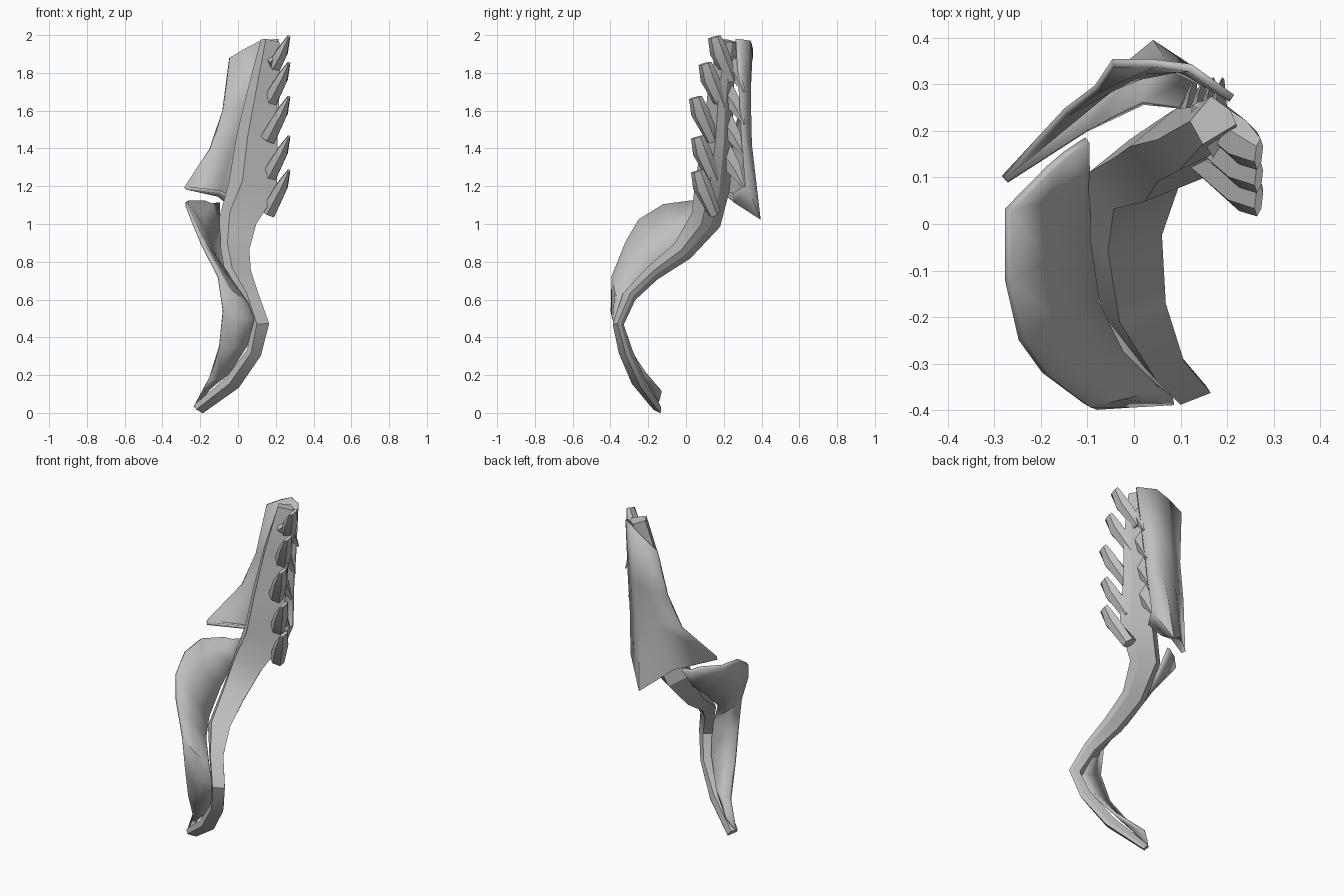
import bpy
import bmesh
import math
from mathutils import Vector

default = bpy.data.objects.get("Cube")
if default:
    bpy.data.objects.remove(default, do_unlink=True)

grey = bpy.data.materials.new("plain_grey")
grey.use_nodes = True
tone = (0.52, 0.52, 0.52, 1)
grey.diffuse_color = tone
grey.node_tree.nodes["Principled BSDF"].inputs["Base Color"].default_value = tone

BLADE = [(-1, 0), (-0.45, -1), (1, -0.1), (0.75, 0.5), (-0.1, 1.1)]
DIAMOND = [(-1, 0), (0, -1), (1, 0), (0, 1)]
HEXAGON = [(-1, 0), (-0.5, -1), (0.5, -1), (1, 0), (0.5, 1), (-0.5, 1)]


def finish(name, bm, angle):
    """Turn a bmesh into a shaded, coloured object."""
    bmesh.ops.recalc_face_normals(bm, faces=bm.faces)
    mesh = bpy.data.meshes.new(name)
    bm.to_mesh(mesh)
    bm.free()
    mesh.materials.append(grey)
    obj = bpy.data.objects.new(name, mesh)
    bpy.context.collection.objects.link(obj)
    bpy.ops.object.select_all(action="DESELECT")
    obj.select_set(True)
    bpy.context.view_layer.objects.active = obj
    bpy.ops.object.shade_smooth_by_angle(angle=math.radians(angle))
    return obj


def skin(bm, rows, closed):
    """Bridge consecutive rows of vertices with quads."""
    for low, high in zip(rows, rows[1:]):
        count = len(low)
        for i in range(count if closed else count - 1):
            j = (i + 1) % count
            bm.faces.new((low[i], low[j], high[j], high[i]))


def loft(name, stations, section, axis, angle=30):
    """Sweep a section along stations of (centre, half width, half depth)."""
    bm = bmesh.new()
    centres = [Vector(s[0]) for s in stations]
    rows = []
    for i, (_, wide, deep) in enumerate(stations):
        ahead = centres[min(i + 1, len(centres) - 1)]
        tangent = (ahead - centres[max(i - 1, 0)]).normalized()
        side = Vector(axis)
        side = (side - tangent * side.dot(tangent)).normalized()
        back = tangent.cross(side)
        rows.append([bm.verts.new(centres[i] + side * u * wide + back * v * deep)
                     for u, v in section])
    skin(bm, rows, True)
    bm.faces.new(rows[0])
    bm.faces.new(rows[-1])
    return finish(name, bm, angle)


def sheet(name, grid, thickness):
    """Build a curved panel from rows of points and give it thickness."""
    bm = bmesh.new()
    skin(bm, [[bm.verts.new(p) for p in row] for row in grid], False)
    obj = finish(name, bm, 40)
    solid = obj.modifiers.new("thickness", "SOLIDIFY")
    solid.thickness = thickness
    solid.offset = 0
    return obj


# Curved beam: hooked tip, knee, swept shoulder and upright blade
loft("main_beam", [
    ((-0.21, -0.15, 0.02), 0.035, 0.02),
    ((-0.03, -0.25, 0.16), 0.045, 0.035),
    ((0.085, -0.32, 0.32), 0.04, 0.035),
    ((0.12, -0.36, 0.47), 0.045, 0.028),
    ((0.065, -0.3, 0.62), 0.045, 0.035),
    ((0, -0.18, 0.74), 0.07, 0.04),
    ((-0.02, -0.02, 0.86), 0.08, 0.055),
    ((0, 0.1, 1.02), 0.1, 0.08),
    ((0.08, 0.135, 1.2), 0.13, 0.09),
    ((0.1, 0.165, 1.45), 0.11, 0.075),
    ((0.135, 0.18, 1.7), 0.085, 0.065),
    ((0.17, 0.22, 1.97), 0.05, 0.05),
], BLADE, (1, 0, 0))

# Lower fin: pairs of outer and inner edge points, dished between them
fin_edges = [
    ((-0.18, 0.12, 1.12), (-0.1, 0.18, 1.11)),
    ((-0.27, 0.03, 1.12), (-0.1, 0.08, 0.98)),
    ((-0.27, -0.12, 1.1), (-0.1, -0.03, 0.89)),
    ((-0.24, -0.25, 1.02), (-0.08, -0.17, 0.77)),
    ((-0.19, -0.32, 0.9), (-0.03, -0.27, 0.69)),
    ((-0.1, -0.39, 0.72), (0.05, -0.35, 0.58)),
    ((-0.08, -0.39, 0.54), (0.085, -0.38, 0.5)),
    ((-0.1, -0.33, 0.35), (0.05, -0.32, 0.36)),
    ((-0.15, -0.22, 0.18), (-0.05, -0.22, 0.21)),
    ((-0.23, -0.16, 0.03), (-0.18, -0.13, 0.11)),
]
dish = Vector((-0.005, 0, -0.01))
sheet("lower_fin",
      [(a, (Vector(a) + Vector(b)) / 2 + dish, b) for a, b in fin_edges], 0.018)

# Upper sail: inward shelf, pointed lower rim, then up to the slanted top
sheet("upper_sail", [
    [(-0.27, 0.09, 1.19), (-0.1, 0.2, 1.17), (0.02, 0.26, 1.12), (0.1, 0.25, 1.16)],
    [(-0.28, 0.1, 1.2), (-0.1, 0.27, 1.15), (0.04, 0.39, 1.03), (0.14, 0.32, 1.2)],
    [(-0.145, 0.24, 1.4), (-0.03, 0.31, 1.42), (0.07, 0.34, 1.42), (0.16, 0.3, 1.45)],
    [(-0.08, 0.29, 1.6), (0.02, 0.33, 1.62), (0.1, 0.335, 1.65), (0.18, 0.29, 1.65)],
    [(-0.045, 0.345, 1.88), (0.04, 0.345, 1.93), (0.12, 0.335, 1.97), (0.21, 0.27, 1.98)],
], 0.018)

# Blunt feather teeth rooted in the outer side of the blade
tooth_tips = [(0.06, 1.28), (0.06, 1.46), (0.05, 1.67), (0.1, 1.85), (0.15, 1.99)]
for n, (y, z) in enumerate(tooth_tips, 1):
    tip = Vector((0.268, y, z))
    loft(f"outer_tooth_{n}", [
        (tip + Vector((-0.11, 0.09, -0.22)), 0.035, 0.04),
        (tip + Vector((-0.035, 0.025, -0.08)), 0.05, 0.03),
        (tip, 0.035, 0.008),
    ], HEXAGON, (0, 1, 0))

# Slanted spikes joining the back of the blade to the sail
for n in range(4):
    root = Vector((0.11 + n * 0.02, 0.19, 1.38 + n * 0.17))
    loft(f"back_spike_{n + 1}", [
        (root, 0.03, 0.06),
        (root + Vector((0.01, 0.06, -0.08)), 0.02, 0.04),
        (root + Vector((0.02, 0.12, -0.19)), 0.004, 0.006),
    ], DIAMOND, (1, 0, 0))
